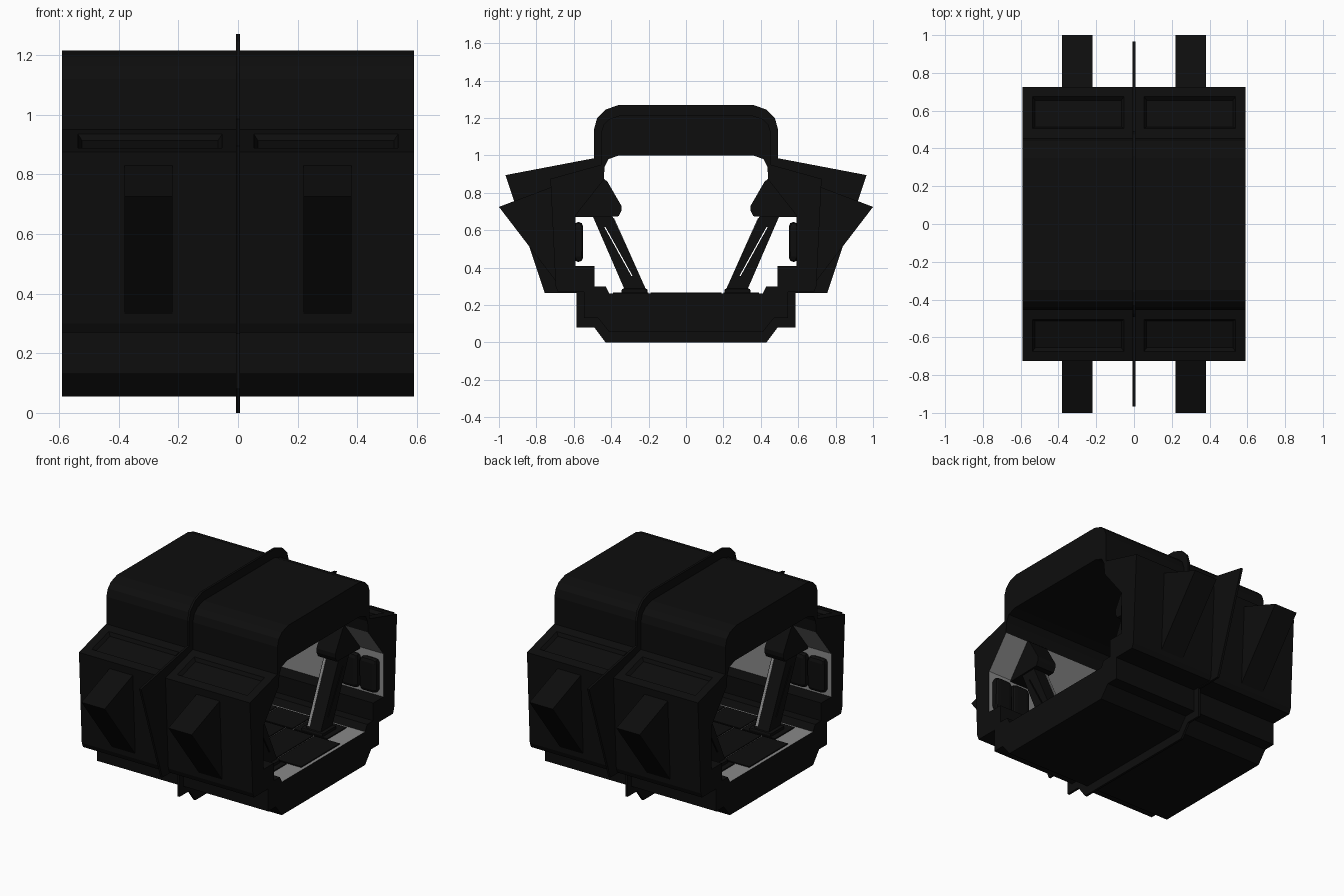
import bpy, bmesh
from mathutils import Vector

if "Cube" in bpy.data.objects:
    bpy.data.objects.remove(bpy.data.objects["Cube"])


def material(name, value):
    m = bpy.data.materials.new(name)
    m.use_nodes = True
    colour = (value, value, value, 1)
    m.diffuse_color = colour
    m.node_tree.nodes["Principled BSDF"].inputs["Base Color"].default_value = colour
    return m


BLACK = material("matt black", 0.004)
GREY = material("panel grey", 0.25)


def both_sides(half):
    """Close a +y half profile by reflecting it to -y."""
    return half + [(-y, z) for y, z in reversed(half)]


def prism(name, loops, x0, x1, mats=(BLACK,), mirror=""):
    """Extrude y-z loops (outline, then holes) along x."""
    bm = bmesh.new()
    edges = []
    for loop in loops:
        vs = [bm.verts.new((x0, y, z)) for y, z in loop]
        edges += [bm.edges.new((a, b)) for a, b in zip(vs, vs[1:] + vs[:1])]
    bmesh.ops.triangle_fill(bm, edges=edges, use_beauty=True)
    ext = bmesh.ops.extrude_face_region(bm, geom=bm.faces[:], use_keep_orig=True)
    moved = [g for g in ext["geom"] if isinstance(g, bmesh.types.BMVert)]
    bmesh.ops.translate(bm, verts=moved, vec=(x1 - x0, 0, 0))
    bmesh.ops.recalc_face_normals(bm, faces=bm.faces[:])
    mesh = bpy.data.meshes.new(name)
    bm.to_mesh(mesh)
    bm.free()
    for m in mats:
        mesh.materials.append(m)
    obj = bpy.data.objects.new(name, mesh)
    bpy.context.collection.objects.link(obj)
    if mirror:
        mod = obj.modifiers.new("Mirror", "MIRROR")
        mod.use_axis = ("x" in mirror, "y" in mirror, False)
    return obj


def box(name, x0, x1, y0, y1, z0, z1, mat=BLACK, mirror="xy", bevel=0):
    obj = prism(name, [[(y0, z0), (y1, z0), (y1, z1), (y0, z1)]], x0, x1, (mat,))
    if bevel:
        mod = obj.modifiers.new("Bevel", "BEVEL")
        mod.width, mod.segments = bevel, 2
    if mirror:
        mod = obj.modifiers.new("Mirror", "MIRROR")
        mod.use_axis = ("x" in mirror, "y" in mirror, False)
    return obj


# Corridor shell: outer hull with a walk-through opening
hull = both_sides([(0.41, 0.055), (0.47, 0.13), (0.545, 0.13), (0.545, 0.27),
                   (0.685, 0.27), (0.697, 0.3), (0.725, 0.875), (0.455, 0.95),
                   (0.455, 1.12), (0.44, 1.165), (0.41, 1.195), (0.35, 1.215)])
opening = both_sides([(0.41, 0.262), (0.43, 0.3), (0.49, 0.3), (0.49, 0.41),
                      (0.59, 0.41), (0.59, 0.68), (0.44, 0.87), (0.435, 0.94),
                      (0.415, 0.98), (0.36, 1.0)])
shell = prism("corridor_shell", [hull, opening], -0.59, 0.59, (BLACK, GREY))

# Sunken ledge panels, and grey floor and side linings
bm = bmesh.new()
bm.from_mesh(shell.data)
bmesh.ops.bisect_plane(bm, geom=bm.verts[:] + bm.edges[:] + bm.faces[:],
                       plane_co=(0, 0, 0), plane_no=(1, 0, 0))
ledges = []
for f in bm.faces:
    c, n = f.calc_center_median(), f.normal
    if abs(n.x) > 0.5:
        continue
    if n.z > 0.9 and 0.5 < abs(c.y) < 0.65 and c.z > 0.88:
        ledges.append(f)
    floor = n.z > 0.9 and abs(c.y) < 0.1 and c.z < 0.3
    lining = 0.5 < abs(c.y) < 0.6 and 0.5 < c.z < 0.8
    f.material_index = int(floor or lining)
bmesh.ops.inset_individual(bm, faces=ledges, thickness=0.075)
bmesh.ops.inset_individual(bm, faces=ledges, thickness=0.02, depth=-0.02)
bm.to_mesh(shell.data)
bm.free()

# Thin frame rib round the middle
rib = both_sides([(0.43, 0), (0.49, 0.08), (0.585, 0.08), (0.585, 0.265),
                  (0.755, 0.265), (0.965, 0.895), (0.492, 0.985), (0.492, 1.14),
                  (0.475, 1.2), (0.43, 1.245), (0.36, 1.27)])
core = [(y * 0.985, 0.63 + (z - 0.63) * 0.985) for y, z in hull]
prism("frame_rib", [rib, core], -0.007, 0.007)

# Outer wedge fins
prism("wedge_fin", [[(0.69, 0.842), (1.0, 0.725), (0.69, 0.32)]],
      0.22, 0.38, mirror="xy")

# Slotted slanting struts with head brackets, feet and a light strip
prism("strut", [[(0.21, 0.275), (0.325, 0.275), (0.505, 0.69), (0.4, 0.69)],
                [(0.285, 0.355), (0.292, 0.355), (0.437, 0.617), (0.43, 0.617)]],
      0.32, 0.42, mirror="xy")
prism("strut_light", [[(0.217, 0.29), (0.225, 0.29), (0.392, 0.665), (0.384, 0.665)]],
      0.325, 0.34, (GREY,), mirror="xy")
prism("strut_bracket", [[(0.445, 0.88), (0.42, 0.86), (0.345, 0.73), (0.345, 0.705),
                         (0.36, 0.675), (0.6, 0.67), (0.6, 0.7)]],
      0.3, 0.43, mirror="xy")
box("strut_foot", 0.29, 0.44, 0.205, 0.345, 0.255, 0.288, bevel=0.01)

# Padded wall cushions
for x in (0.32, 0.45):
    box("wall_cushion", x, x + 0.115, 0.55, 0.6, 0.43, 0.645, bevel=0.025)

# Floor plates with narrow grey gaps
for x0, x1 in ((0.005, 0.19), (0.2, 0.385), (0.395, 0.57)):
    box("floor_plate", x0, x1, -0.19, 0.19, 0.26, 0.268, mirror="x")
for x0, x1 in ((0.005, 0.235), (0.245, 0.475)):
    box("side_floor_plate", x0, x1, 0.2, 0.39, 0.26, 0.268)
